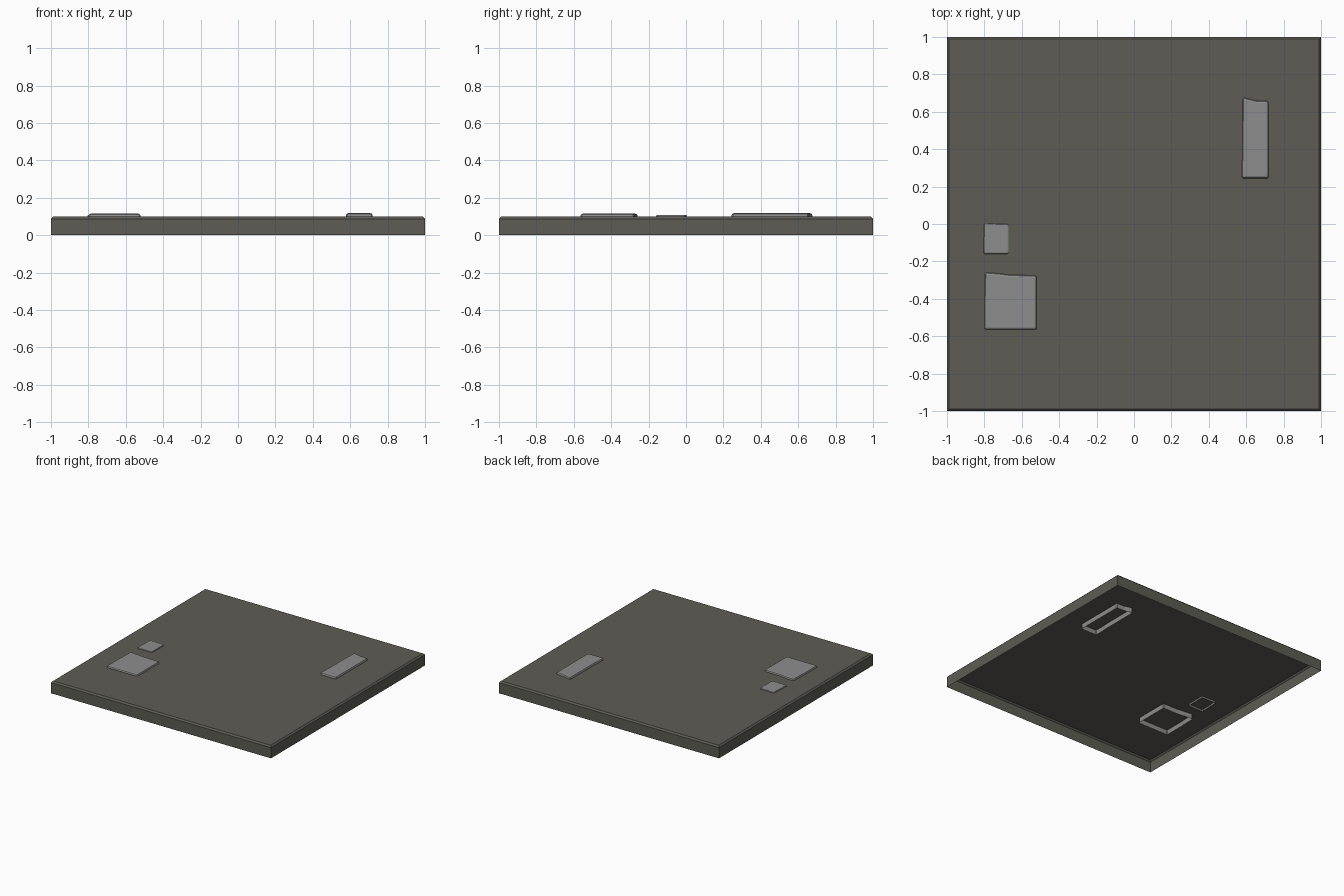
import bpy, bmesh

if "Cube" in bpy.data.objects:
    bpy.data.objects.remove(bpy.data.objects["Cube"])


def material(name, rgb):
    m = bpy.data.materials.new(name)
    m.diffuse_color = (*rgb, 1)
    m.use_nodes = True
    m.node_tree.nodes["Principled BSDF"].inputs["Base Color"].default_value = m.diffuse_color
    return m


def open_plate(name, outline, levels, mat):
    """Bottomless shell: outline in local coords, inset per level, capped on top."""
    bm = bmesh.new()
    xs, ys = zip(*outline)
    cx, cy = (min(xs) + max(xs)) / 2, (min(ys) + max(ys)) / 2
    hx, hy = (max(xs) - min(xs)) / 2, (max(ys) - min(ys)) / 2
    loops = []
    for inset, z in levels:
        sx, sy = 1 - inset / hx, 1 - inset / hy
        loops.append([bm.verts.new((cx + (x - cx) * sx, cy + (y - cy) * sy, z))
                      for x, y in outline])
    n = len(outline)
    for a, b in zip(loops, loops[1:]):
        for i in range(n):
            j = (i + 1) % n
            bm.faces.new((a[i], a[j], b[j], b[i]))
    bm.faces.new(loops[-1])
    mesh = bpy.data.meshes.new(name)
    bm.to_mesh(mesh)
    bm.free()
    mesh.materials.append(mat)
    ob = bpy.data.objects.new(name, mesh)
    bpy.context.collection.objects.link(ob)
    return ob


def stone(name, x0, x1, y0, y1, lift, bottom, top, mat):
    """Paving stone with clipped corners and a raised back-left corner."""
    w, c = x1 - x0, 0.007
    outline = [(x0 + c, y0), (x1 - c, y0), (x1, y0 + c), (x1, y1 - c),
               (x1 - c, y1), (x0 + w * 0.5, y1 + lift * 0.15),
               (x0 + w * 0.3, y1 + lift * 0.6), (x0 + c * 1.6, y1 + lift),
               (x0 + c * 0.6, y1 + lift - c), (x0 + c * 0.4, y0 + w * 0.7),
               (x0, y0 + w * 0.6), (x0, y0 + c)]
    bevel = min(0.012, (top - 0.1) * 0.8)
    open_plate(name, outline,
               [(0, bottom), (0, top - bevel), (bevel * 0.3, top - bevel * 0.3),
                (bevel, top)], mat)


slab_mat = material("dark_stone", (0.11, 0.107, 0.092))
stone_mat = material("light_stone", (0.27, 0.27, 0.27))

# Floor slab with chamfered top rim
open_plate("floor_slab", [(-1, -1), (1, -1), (1, 1), (-1, 1)],
           [(0, 0), (0, 0.088), (0.012, 0.1)], slab_mat)

# Raised stones
stone("large_stone", -0.80, -0.52, -0.565, -0.275, 0.016, 0.06, 0.115, stone_mat)
stone("small_stone", -0.805, -0.67, -0.16, 0.0, 0.004, 0.085, 0.109, stone_mat)
stone("long_stone", 0.577, 0.72, 0.244, 0.657, 0.018, 0.06, 0.118, stone_mat)
